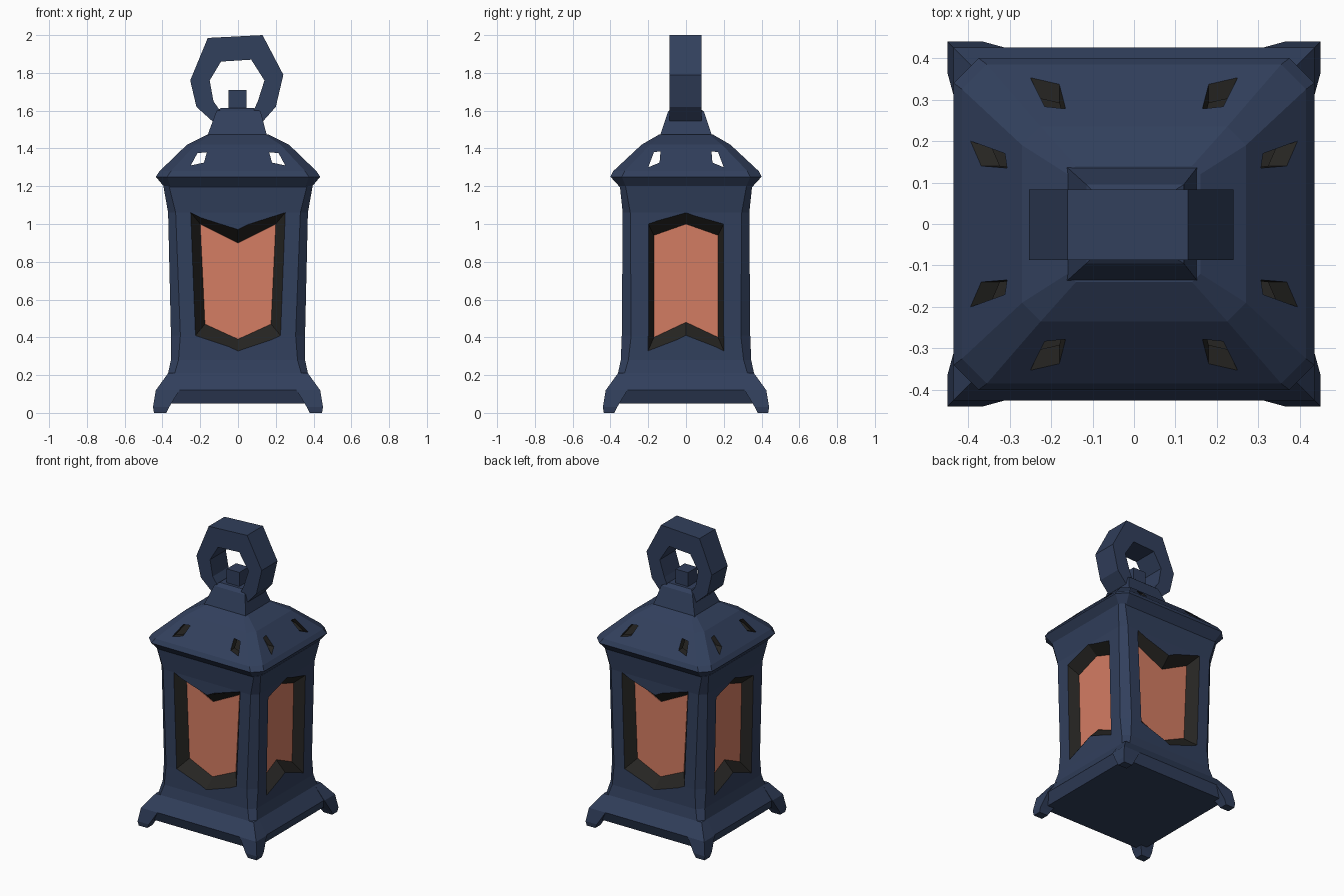
import bpy, bmesh, math
from mathutils import Matrix, Vector

if "Cube" in bpy.data.objects:
    bpy.data.objects.remove(bpy.data.objects["Cube"])


def material(name, rgb):
    m = bpy.data.materials.new(name)
    m.diffuse_color = (*rgb, 1)
    m.use_nodes = True
    m.node_tree.nodes["Principled BSDF"].inputs["Base Color"].default_value = m.diffuse_color
    return m


BLUE = material("slate blue metal", (0.031, 0.050, 0.107))
DARK = material("dark recess", (0.019, 0.018, 0.016))
GLASS = material("orange glass", (0.66, 0.205, 0.125))


def loft(name, loops, mat):
    """Closed solid skinned through loops with equal point counts."""
    bm = bmesh.new()
    rows = [[bm.verts.new(p) for p in loop] for loop in loops]
    n = len(rows[0])
    for a, b in zip(rows, rows[1:]):
        for i in range(n):
            j = (i + 1) % n
            bm.faces.new((a[i], a[j], b[j], b[i]))
    bm.faces.new(rows[0][::-1])
    bm.faces.new(rows[-1])
    bmesh.ops.recalc_face_normals(bm, faces=bm.faces)
    me = bpy.data.meshes.new(name)
    bm.to_mesh(me)
    bm.free()
    me.materials.append(mat)
    ob = bpy.data.objects.new(name, me)
    bpy.context.collection.objects.link(ob)
    return ob


def ring(z, x, y, c):
    """Rectangle of half size x, y with corners cut by c."""
    return [(x, y - c, z), (x - c, y, z), (c - x, y, z), (-x, y - c, z),
            (-x, c - y, z), (c - x, -y, z), (x - c, -y, z), (x, c - y, z)]


def box(z, x0, x1, y0, y1):
    return [(x0, y0, z), (x1, y0, z), (x1, y1, z), (x0, y1, z)]


def cut(target, cutter):
    cutter.hide_render = True
    cutter.display_type = 'WIRE'
    m = target.modifiers.new("cut", 'BOOLEAN')
    m.operation, m.solver, m.object = 'DIFFERENCE', 'EXACT', cutter
    m.material_mode = 'TRANSFER'


# Body with flared skirt
body = loft("lantern_body", [
    ring(0.05, 0.40, 0.40, 0.03), ring(0.12, 0.43, 0.425, 0.03),
    ring(0.21, 0.37, 0.36, 0.035), ring(0.28, 0.355, 0.345, 0.04),
    ring(0.41, 0.355, 0.34, 0.05), ring(1.06, 0.37, 0.335, 0.04),
    ring(1.20, 0.395, 0.35, 0.03)], BLUE)


# Windows: tapered dark recess with a glass plate at the back
def full(half):
    return half + [(-u, z) for u, z in half[-2:0:-1]]


FRONT = (full([(0, .97), (.25, 1.06), (.225, .41), (0, .33)]),
         full([(0, .90), (.20, 1.00), (.175, .47), (0, .39)]), 0.343, -0.008)
SIDE = (full([(0, 1.06), (.20, 1.00), (.20, .33), (0, .41)]),
        full([(0, 1.00), (.17, .94), (.17, .40), (0, .48)]), 0.346, 0.023)

for k, side in enumerate(("front", "right", "back", "left")):
    outer, inner, base, slope = (FRONT, SIDE)[k % 2]
    rot = Matrix.Rotation(k * math.pi / 2, 3, 'Z')

    def on_face(poly, off):
        return [rot @ Vector((u, -(base + slope * z + off), z)) for u, z in poly]

    wide = [(a + .4 * (a - c), b + .4 * (b - d))
            for (a, b), (c, d) in zip(outer, inner)]
    cut(body, loft(side + "_window_cutter",
                   [on_face(wide, .028), on_face(inner, -.07)], DARK))
    loft(side + "_glass", [on_face(inner, -.072), on_face(inner, -.066)], GLASS)

# Hollow roof with vent holes
roof = loft("roof", [
    ring(1.19, 0.385, 0.345, 0.03), ring(1.25, 0.435, 0.40, 0.06),
    ring(1.28, 0.415, 0.385, 0.06), ring(1.42, 0.27, 0.235, 0.045),
    ring(1.475, 0.16, 0.14, 0.02)], BLUE)
cut(roof, loft("roof_cavity_cutter", [
    ring(1.25, 0.39, 0.355, 0.05), ring(1.28, 0.37, 0.34, 0.05),
    ring(1.41, 0.235, 0.20, 0.04)], DARK))
VENT_F = [(.25, 1.31), (.18, 1.325), (.165, 1.38), (.215, 1.375)]
VENT_S = [(.20, 1.30), (.14, 1.325), (.135, 1.385), (.17, 1.38)]
for s in (-1, 1):
    cut(roof, loft("front_vent_cutter",
                   [[(s * u, d, z) for u, z in VENT_F] for d in (-.6, .6)], DARK))
    cut(roof, loft("side_vent_cutter",
                   [[(d, s * u, z) for u, z in VENT_S] for d in (-.6, .6)], DARK))

# Feet
for sx in (-1, 1):
    for sy in (-1, 1):
        sections = [(0.0, .38, .445), (.03, .365, .45), (.12, .31, .435), (.21, .30, .37)]
        loft("foot", [box(z, sx * a, sx * b, sy * a, sy * (b - .01))
                      for z, a, b in sections], BLUE)

# Cap and knob
loft("cap", [box(1.46, -.165, .155, -.14, .14),
             box(1.595, -.115, .12, -.095, .095),
             box(1.615, -.09, .08, -.07, .07)], BLUE)
loft("knob", [box(1.58, -.05, .045, -.05, .05),
              box(1.71, -.05, .045, -.05, .05)], BLUE)

# Carrying ring: outer and inner (x, z) at each station
stations = [((-.12, 1.53), (-.06, 1.55)), ((-.22, 1.62), (-.13, 1.65)),
            ((-.253, 1.76), (-.15, 1.76)), ((-.16, 1.985), (-.09, 1.86)),
            ((.13, 2.0), (.07, 1.87)), ((.24, 1.79), (.14, 1.76)),
            ((.20, 1.62), (.105, 1.65)), ((.12, 1.53), (.06, 1.55))]
loft("carrying_ring", [[(o[0], -.087, o[1]), (o[0], .083, o[1]),
                        (i[0], .083, i[1]), (i[0], -.087, i[1])]
                       for o, i in stations], BLUE)
